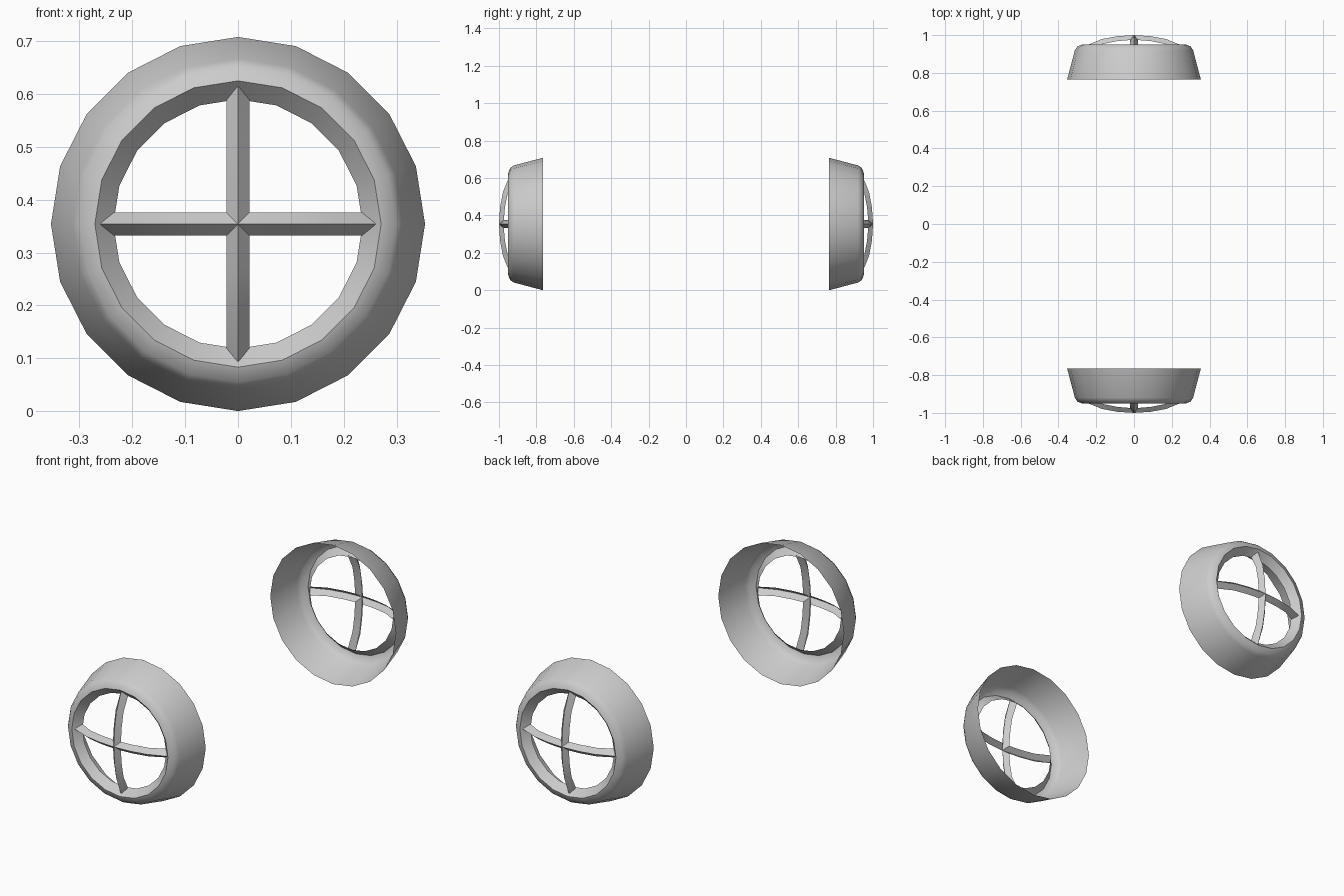
import bpy, bmesh
from math import sin, cos, tau, pi, radians

if "Cube" in bpy.data.objects:
    bpy.data.objects.remove(bpy.data.objects["Cube"])

R = 0.354            # outer radius, also the height of the centre
SIDES = 20


def finish(name, bm, angle):
    """Turn a bmesh into a smooth-by-angle object mirrored front to back."""
    bmesh.ops.remove_doubles(bm, verts=bm.verts, dist=1e-4)
    me = bpy.data.meshes.new(name)
    bm.to_mesh(me)
    bm.free()
    ob = bpy.data.objects.new(name, me)
    bpy.context.collection.objects.link(ob)
    bpy.ops.object.select_all(action='DESELECT')
    bpy.context.view_layer.objects.active = ob
    ob.select_set(True)
    bpy.ops.object.shade_smooth_by_angle(angle=radians(angle))
    mirror = ob.modifiers.new("front_and_back", 'MIRROR')
    mirror.use_axis = (False, True, False)
    mirror.use_clip = False
    mirror.use_mirror_merge = False


# Open flared rim with a recessed inner lip: (radius, distance from middle)
profile = [(R, 0.765), (0.313, 0.920), (0.299, 0.941), (0.271, 0.951), (0.236, 0.915)]
bm = bmesh.new()
rings = [[bm.verts.new((r * sin(tau * i / SIDES), -d, R + r * cos(tau * i / SIDES)))
          for i in range(SIDES)] for r, d in profile]
for a, b in zip(rings, rings[1:]):
    for i in range(SIDES):
        j = (i + 1) % SIDES
        bm.faces.new((a[i], a[j], b[j], b[i]))
finish("rim", bm, 45)

# Domed cross guard: four V-section arms meeting at the centre
HALF = 0.022
ridge = [(0.0, 1.0), (0.09, 0.994), (0.17, 0.979), (0.261, 0.942)]
base = [(HALF, 0.974), (0.09, 0.968), (0.165, 0.953), (0.236, 0.916)]
bm = bmesh.new()
for k in range(4):
    c, s = cos(k * pi / 2), sin(k * pi / 2)

    def point(along, side, d):
        return bm.verts.new((along * c - side * s, -d, R + along * s + side * c))

    top = [point(u, 0, d) for u, d in ridge]
    left = [point(u, HALF, d) for u, d in base]
    right = [point(u, -HALF, d) for u, d in base]
    for i in range(3):
        bm.faces.new((top[i], top[i + 1], left[i + 1], left[i]))
        bm.faces.new((top[i + 1], top[i], right[i], right[i + 1]))
finish("cross_guard", bm, 30)
